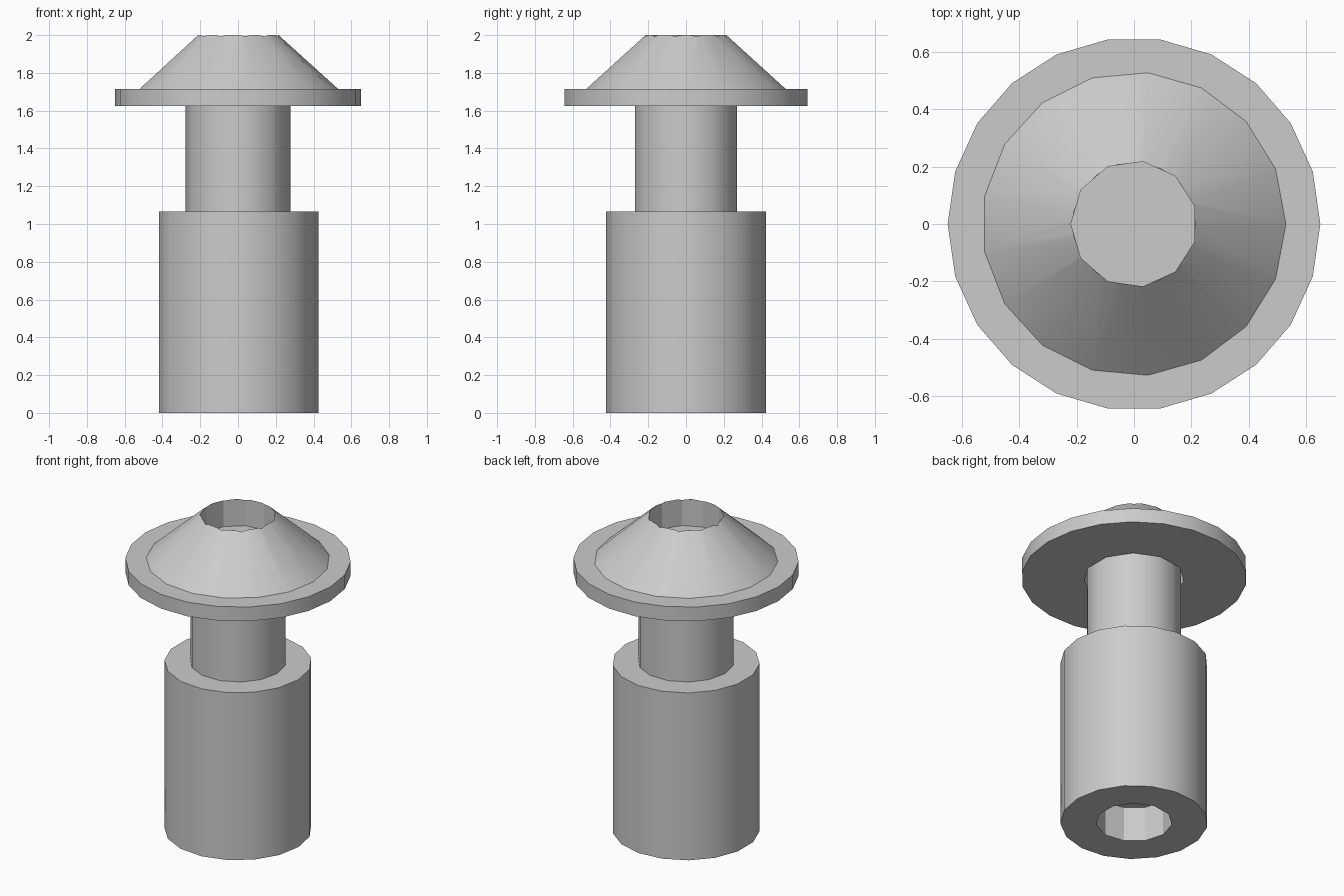
import bpy
import bmesh
from math import cos, sin, pi, radians

default_cube = bpy.data.objects.get("Cube")
if default_cube:
    bpy.data.objects.remove(default_cube, do_unlink=True)

grey = bpy.data.materials.new("plain_grey")
grey.use_nodes = True
grey.diffuse_color = (0.6, 0.6, 0.6, 1)
grey.node_tree.nodes["Principled BSDF"].inputs["Base Color"].default_value = (0.6, 0.6, 0.6, 1)


def frustum(name, sides, r_low, r_high, z_low, z_high, turn=0.0):
    """Closed prism or truncated cone whose first corner points along +x."""
    bm = bmesh.new()
    angles = [turn + 2 * pi * i / sides for i in range(sides)]
    low, high = ([bm.verts.new((r * cos(a), r * sin(a), z)) for a in angles]
                 for r, z in ((r_low, z_low), (r_high, z_high)))
    bm.faces.new(reversed(low))
    bm.faces.new(high)
    for i in range(sides):
        j = (i + 1) % sides
        bm.faces.new((low[i], low[j], high[j], high[i]))
    mesh = bpy.data.meshes.new(name)
    bm.to_mesh(mesh)
    bm.free()
    mesh.materials.append(grey)
    obj = bpy.data.objects.new(name, mesh)
    bpy.context.collection.objects.link(obj)
    return obj


def select(obj):
    bpy.ops.object.select_all(action='DESELECT')
    obj.select_set(True)
    bpy.context.view_layer.objects.active = obj


def bore(obj, radius, z_low, z_high):
    """Cut an eleven-sided hole into a part."""
    cutter = frustum("hole_cutter", 11, radius, radius, z_low, z_high, pi)
    cutter.hide_render = True
    cut = obj.modifiers.new("hole", 'BOOLEAN')
    cut.operation = 'DIFFERENCE'
    cut.solver = 'EXACT'
    cut.object = cutter
    select(obj)
    bpy.ops.object.modifier_apply(modifier=cut.name)
    bpy.data.objects.remove(cutter, do_unlink=True)


# Thick lower body with a blind socket underneath
body = frustum("body", 17, 0.425, 0.425, 0, 1.065)
bore(body, 0.22, -0.1, 0.22)

# Narrow neck between body and flange
neck = frustum("neck", 14, 0.277, 0.277, 1.065, 1.715)

# Flange with a clearance hole around the neck
flange = frustum("flange", 22, 0.65, 0.65, 1.625, 1.715)
bore(flange, 0.29, 1.5, 1.8)

# Conical cap with a recess in the top
cap = frustum("cap", 17, 0.53, 0.215, 1.715, 2)
bore(cap, 0.22, 1.83, 2.1)

for part in (body, neck, flange, cap):
    select(part)
    bpy.ops.object.shade_smooth_by_angle(angle=radians(30))
